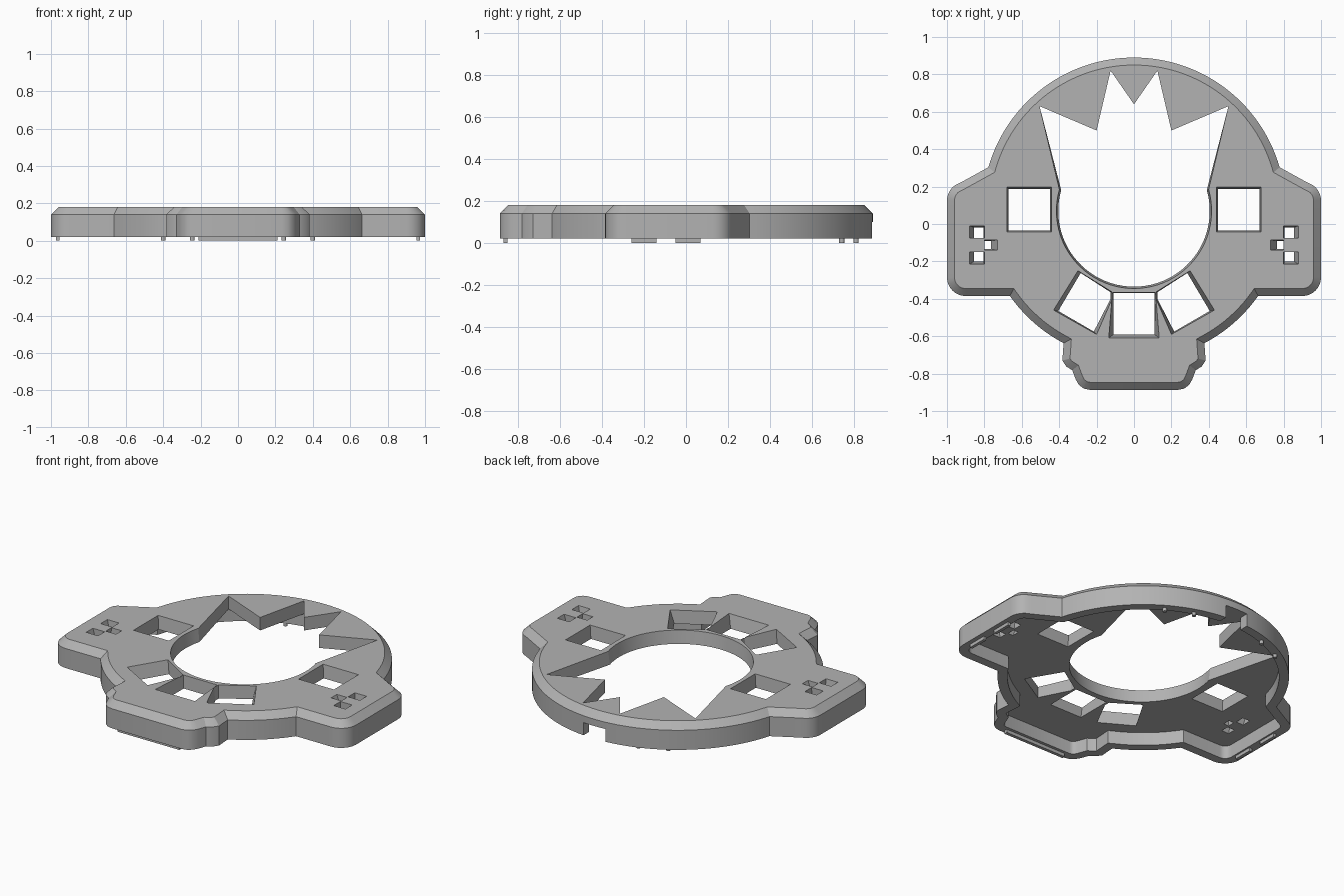
import bpy, bmesh, math
from mathutils import Vector

if "Cube" in bpy.data.objects:
    bpy.data.objects.remove(bpy.data.objects["Cube"])

grey = bpy.data.materials.new("plain grey")
grey.use_nodes = True
COLOR = (0.45, 0.45, 0.45, 1)
grey.diffuse_color = COLOR
grey.node_tree.nodes["Principled BSDF"].inputs["Base Color"].default_value = COLOR


def arc(cx, cy, r, a0, a1, n):
    """Points on an arc, angles in degrees."""
    angles = [math.radians(a0 + (a1 - a0) * i / n) for i in range(n + 1)]
    return [(cx + r * math.cos(a), cy + r * math.sin(a)) for a in angles]


def flip(pts):
    return [(-x, y) for x, y in reversed(pts)]


def box(x0, x1, y0, y1):
    return [(x0, y0), (x1, y0), (x1, y1), (x0, y1)]


def inset(pts, d):
    """Move a clockwise outline inwards by d with mitred corners."""
    out = []
    for i, p in enumerate(pts):
        p = Vector(p)
        e0 = (p - Vector(pts[i - 1])).normalized()
        e1 = (Vector(pts[(i + 1) % len(pts)]) - p).normalized()
        n0, n1 = Vector((e0.y, -e0.x)), Vector((e1.y, -e1.x))
        q = p + (n0 + n1) * (d / (1 + n0.dot(n1)))
        out.append((q.x, q.y))
    return out


def loft(name, layers):
    """Solid through stacked outlines of equal length: (points, z)."""
    bm = bmesh.new()
    rings = [[bm.verts.new((x, y, z)) for x, y in pts] for pts, z in layers]
    n = len(rings[0])
    for low, high in zip(rings, rings[1:]):
        for i in range(n):
            j = (i + 1) % n
            bm.faces.new((low[i], low[j], high[j], high[i]))
    bm.faces.new(rings[0])
    bm.faces.new(rings[-1])
    bmesh.ops.recalc_face_normals(bm, faces=bm.faces)
    mesh = bpy.data.meshes.new(name)
    bm.to_mesh(mesh)
    bm.free()
    obj = bpy.data.objects.new(name, mesh)
    bpy.context.collection.objects.link(obj)
    mesh.materials.append(grey)
    return obj


def cut(target, layers):
    cutter = loft("cutter", layers)
    cutter.hide_render = True
    mod = target.modifiers.new("cut", "BOOLEAN")
    mod.operation = "DIFFERENCE"
    mod.solver = "EXACT"
    mod.object = cutter
    bpy.context.view_layer.objects.active = target
    bpy.ops.object.modifier_apply(modifier=mod.name)
    bpy.data.objects.remove(cutter)


def hole(target, top, bottom=None):
    """Through hole, tapering from the plate top to its underside."""
    bottom = bottom or top
    cut(target, [(bottom, -0.05), (bottom, PLATE), (top, TOP), (top, 0.3)])


BASE, EDGE, PLATE, TOP = 0.02, 0.14, 0.1, 0.18

# Outline, clockwise from the back: disc, side lobe, disc, front block
half = arc(0, 0.08, 0.81, 90, 16, 28)
half += [(0.93, 0.22)] + arc(0.9, 0.125, 0.1, 55, 0, 5)
half += arc(0.9, -0.285, 0.1, 0, -90, 8)
half += arc(0, 0.08, 0.81, -35, -62.3, 10)
half += [(0.383, -0.73), (0.362, -0.762), (0.33, -0.782), (0.312, -0.83)]
half += [(0.295, -0.86), (0.268, -0.88), (0.235, -0.887)]
outline = half + flip(half)[:-1]

# Body shell with chamfered top edge and hollow underside
body = loft("body_shell", [(outline, BASE), (outline, EDGE), (inset(outline, 0.04), TOP)])
recess = inset(outline, 0.055)
cut(body, [(recess, -0.05), (recess, PLATE)])

# Central opening with pointed teeth at the back


def opening(r):
    teeth = [(0.505, 0.63), (0.2, 0.5), (0.125, 0.82), (0, 0.64)]
    return arc(0, 0.07, r, 164, 376, 48) + teeth + flip(teeth[:-1])


hole(body, opening(0.415), opening(0.405))

# Front middle window
hole(body, [(-0.115, -0.365), (-0.135, -0.61), (0.135, -0.61), (0.115, -0.365)],
     box(-0.11, 0.11, -0.59, -0.37)[3:] + box(-0.11, 0.11, -0.59, -0.37)[:3])

# Paired holes: slanted windows, square windows, small slots
slant_top = [(0.30, -0.25), (0.43, -0.46), (0.2, -0.59), (0.117, -0.4), (0.12, -0.362)]
slant_low = [(0.285, -0.262), (0.405, -0.465), (0.215, -0.575), (0.125, -0.4), (0.125, -0.365)]
pairs = [(slant_top, slant_low),
         (box(0.44, 0.68, -0.042, 0.197), box(0.45, 0.67, -0.035, 0.187)),
         (box(0.80, 0.88, -0.075, -0.01), box(0.805, 0.855, -0.075, -0.018)),
         (box(0.80, 0.88, -0.215, -0.15), box(0.805, 0.855, -0.2, -0.15)),
         (box(0.73, 0.80, -0.14, -0.085), box(0.765, 0.80, -0.135, -0.09))]
for top, low in pairs:
    hole(body, top, low)
    hole(body, flip(top), flip(low))

# Cable notch in the back wall
notch = box(-0.075, 0.075, 0.77, 1.0)
cut(body, [(notch, -0.05), (notch, PLATE - 0.002)])

bpy.ops.object.select_all(action="DESELECT")
body.select_set(True)
bpy.context.view_layer.objects.active = body
bpy.ops.object.shade_smooth_by_angle(angle=math.radians(25))

# Locating bars and pins under the rim
loft("front_bar", [(box(-0.21, 0.21, -0.87, -0.85), 0), (box(-0.21, 0.21, -0.87, -0.85), 0.025)])
for side, mirror in (("left", list), ("right", flip)):
    for i, (y0, y1) in enumerate(((-0.26, -0.14), (-0.05, 0.07))):
        pts = mirror(box(0.955, 0.973, y0, y1))
        loft(f"{side}_bar_{i + 1}", [(pts, 0), (pts, 0.025)])
    for i, (x, y) in enumerate(((0.4, 0.742), (0.245, 0.81))):
        pts = mirror(arc(x, y, 0.012, 0, 330, 11))
        loft(f"{side}_pin_{i + 1}", [(pts, 0), (pts, 0.025)])
